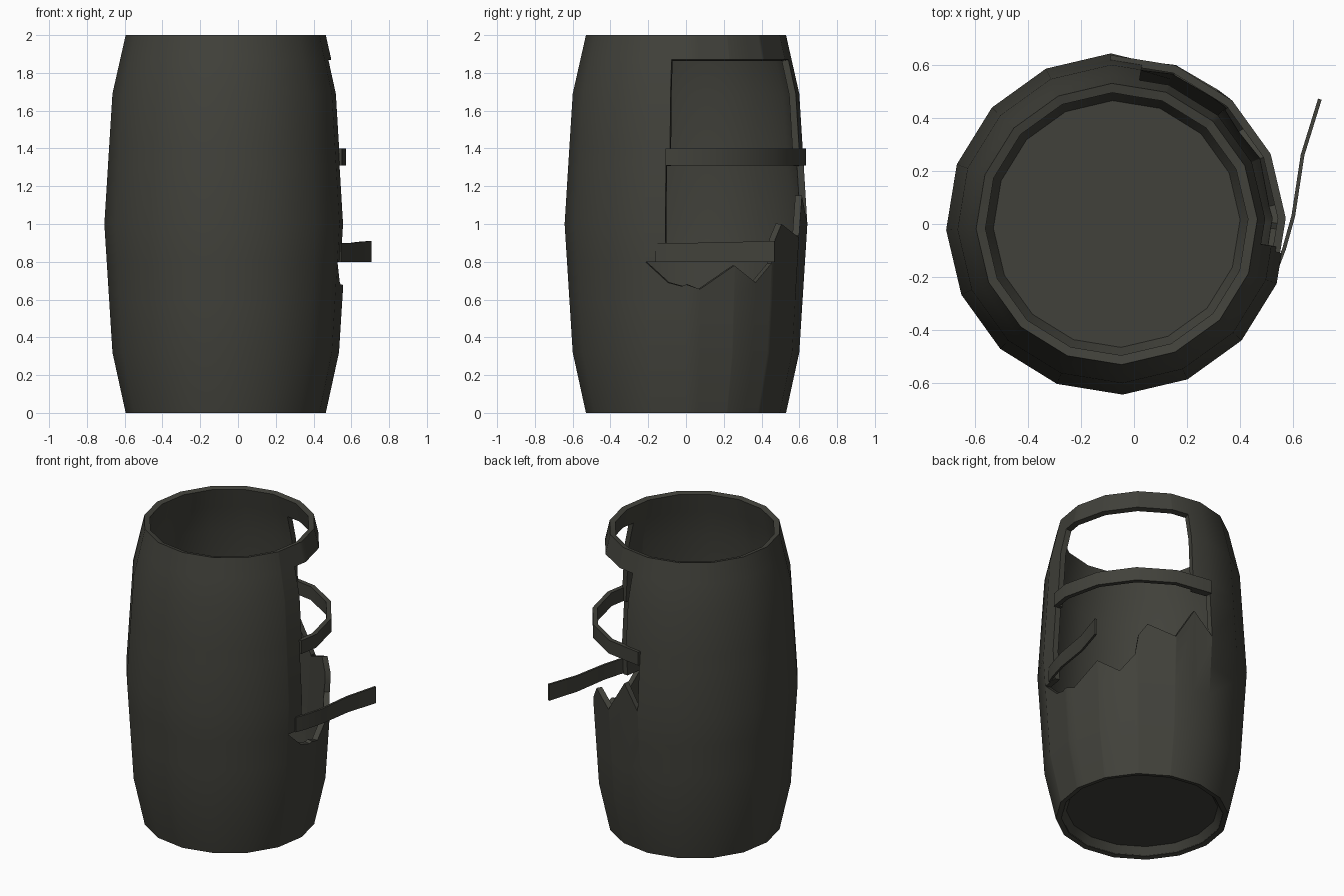
import bpy, bmesh, math

if "Cube" in bpy.data.objects:
    bpy.data.objects.remove(bpy.data.objects["Cube"])

CX = -0.065          # barrel axis (bent strap makes the whole model centred)
OFF = 2.0            # rotation of the 16-sided barrel in degrees
STEP = 22.5

mat = bpy.data.materials.new("dark_olive_grey")
mat.diffuse_color = (0.053, 0.053, 0.043, 1)
mat.use_nodes = True
mat.node_tree.nodes["Principled BSDF"].inputs["Base Color"].default_value = mat.diffuse_color


def lerp(pts, v):
    for (a, b), (c, d) in zip(pts, pts[1:]):
        if v <= c + 1e-9:
            return b + (d - b) * (v - a) / (c - a)
    return pts[-1][1]


PROFILE = [(0, .53), (.32, .60), (1, .643), (1.69, .60), (2, .53)]


def facet(t):
    # radius factor that keeps points on the flat sides of the 16-gon
    d = ((t - OFF) % STEP) - STEP / 2
    return math.cos(math.radians(STEP / 2)) / math.cos(math.radians(d))


def point(t, z, r=None):
    r = (lerp(PROFILE, z) if r is None else r) * facet(t)
    a = math.radians(t)
    return (CX + r * math.cos(a), r * math.sin(a), z)


def finish(bm, name, thick=0, offset=-1):
    bmesh.ops.remove_doubles(bm, verts=bm.verts, dist=1e-4)
    me = bpy.data.meshes.new(name)
    bm.to_mesh(me)
    bm.free()
    ob = bpy.data.objects.new(name, me)
    bpy.context.collection.objects.link(ob)
    me.materials.append(mat)
    bpy.ops.object.select_all(action='DESELECT')
    ob.select_set(True)
    bpy.context.view_layer.objects.active = ob
    if thick:
        m = ob.modifiers.new("wall", 'SOLIDIFY')
        m.thickness = thick
        m.offset = offset
        bpy.ops.object.modifier_apply(modifier=m.name)
    bpy.ops.object.shade_smooth_by_angle(angle=math.radians(32))
    return ob


def add_face(bm, pts):
    uniq = []
    for p in pts:
        if all(sum((a - b) ** 2 for a, b in zip(p, q)) > 1e-8 for q in uniq):
            uniq.append(p)
    if len(uniq) > 2:
        bm.faces.new([bm.verts.new(p) for p in uniq])


# Barrel shell: columns around the axis, leaving the broken openings out
JAG = [(-20, .80), (-9, .69), (-2, .67), (0, .68), (7, .655), (24, .78),
       (37, .69), (46, .79), (48, .92), (53, 1.0), (69, .93), (81, 1.15), (92, 1.0)]
ROWS = [0, .32, .6, .8, 1, 1.31, 1.4, 1.69, 1.87, 2]
thetas = sorted({OFF + STEP * k for k in range(-1, 16)} | {float(t) for t, _ in JAG} | {-10., -8.})
thetas = [t for t in thetas if t <= OFF + STEP * 15]
bm = bmesh.new()
for t0, t1 in zip(thetas, thetas[1:]):
    mid = (t0 + t1) / 2
    in_jag = -20 < mid < 92
    spans = []
    for z0, z1 in zip(ROWS, ROWS[1:]):
        zm = (z0 + z1) / 2
        if in_jag and .6 < zm < .8:
            continue
        if -10 < mid < 92 and .8 < zm < 1.31:
            continue
        if -8 < mid < 81 and 1.31 < zm < 1.87:
            continue
        spans.append((z0, z0, z1, z1))
    if in_jag:
        spans.append((.6, .6, lerp(JAG, t1), lerp(JAG, t0)))
    for a, b, c, d in spans:
        add_face(bm, [point(t0, a), point(t1, b), point(t1, c), point(t0, d)])
finish(bm, "barrel_shell", .036)

# Strap that still spans the opening
bm = bmesh.new()
ts = [-10.] + [OFF + STEP * k for k in range(0, 5)]
for t0, t1 in zip(ts, ts[1:]):
    add_face(bm, [point(t0, 1.31, .637), point(t1, 1.31, .637),
                  point(t1, 1.40, .637), point(t0, 1.40, .637)])
finish(bm, "middle_strap", .03)

# Torn strap bent outward
bm = bmesh.new()
path = [(.54, -.16, 0), (.565, -.095, 0), (.60, .03, 0), (.635, .26, .005), (.70, .47, .01)]
for p, q in zip(path, path[1:]):
    add_face(bm, [(p[0], p[1], .80), (q[0], q[1], .80),
                  (q[0], q[1], .90 + q[2]), (p[0], p[1], .90 + p[2])])
finish(bm, "torn_strap", .014, 1 - 1.0)

# Recessed floor with sloped edges above and below
bm = bmesh.new()
ang = [OFF + STEP * k for k in range(17)]
for t0, t1 in zip(ang, ang[1:]):
    for (ra, za), (rb, zb) in (((.497, .005), (.465, .055)), ((.465, .07), (.54, .22))):
        add_face(bm, [point(t1, za, ra), point(t0, za, ra), point(t0, zb, rb), point(t1, zb, rb)])
add_face(bm, [point(t, .07, .465) for t in ang[:-1]])
add_face(bm, [point(t, .055, .465) for t in reversed(ang[:-1])])
finish(bm, "barrel_floor")
